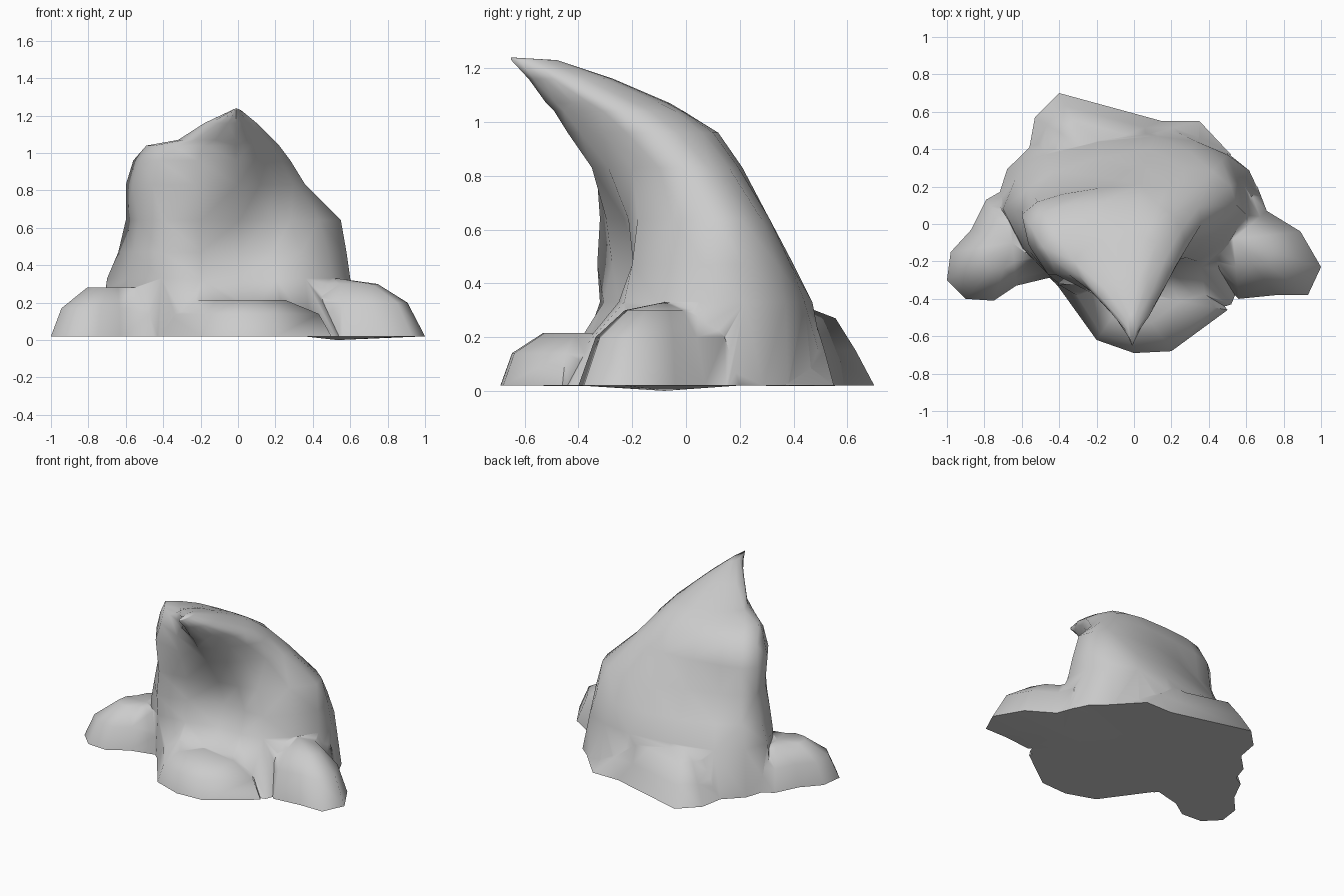
import bpy, bmesh, math
from mathutils import Vector

if "Cube" in bpy.data.objects:
    bpy.data.objects.remove(bpy.data.objects["Cube"])

def skin(name, rings, bottom, top):
    """Loft closed rings together and close both ends with fans."""
    bm = bmesh.new()
    rows = [[bm.verts.new(p) for p in r] for r in rings]
    n = len(rows[0])
    for a, b in zip(rows, rows[1:]):
        for i in range(n):
            j = (i + 1) % n
            bm.faces.new((a[i], a[j], b[j], b[i]))
    for row, tip in ((rows[0], bottom), (rows[-1], top)):
        c = bm.verts.new(tip)
        for i in range(n):
            bm.faces.new((row[i], row[(i + 1) % n], c))
    bmesh.ops.triangulate(bm, faces=bm.faces[:])
    bmesh.ops.recalc_face_normals(bm, faces=bm.faces[:])
    me = bpy.data.meshes.new(name)
    bm.to_mesh(me)
    bm.free()
    ob = bpy.data.objects.new(name, me)
    bpy.context.collection.objects.link(ob)
    return ob

def rounded(pts, z):
    """Add one softened midpoint between each pair of outline points."""
    out, n = [], len(pts)
    for i in range(n):
        p0, p1, p2, p3 = (Vector(pts[(i + k) % n]) for k in (-1, 0, 1, 2))
        for p in (p1, (11 * (p1 + p2) - p0 - p3) / 20):
            out.append((p.x, p.y, z))
    return out

def lump(name, outline, centre, levels, top_z, base_z=0.018):
    """Low mound: base outline shrunk towards a centre at each level."""
    cx, cy = centre
    rings = [[(cx + (x - cx) * s, cy + (y - cy) * s, z) for x, y in outline]
             for s, z in levels]
    return skin(name, rings, (cx, cy, base_z), (cx, cy, top_z))

# Leaning horn: outlines run front, front right, right, back right, back, back left, left, front left
trunk = [
    (0.02, [(0, -.5), (.52, -.43), (.68, .15), (.5, .38), (.15, .53), (-.52, .45), (-.74, .1), (-.43, -.31)]),
    (0.33, [(.02, -.25), (.36, -.23), (.6, .05), (.5, .37), (.12, .47), (-.48, .37), (-.7, .08), (-.41, -.32)]),
    (0.47, [(.02, -.18), (.34, -.2), (.58, .07), (.47, .34), (.08, .4), (-.43, .28), (-.64, .07), (-.41, -.33)]),
    (0.64, [(.01, -.23), (.28, -.18), (.55, .1), (.42, .28), (.05, .31), (-.39, .18), (-.6, .07), (-.4, -.32)]),
    (0.83, [(0, -.35), (.2, -.2), (.36, 0), (.29, .16), (.03, .21), (-.38, .16), (-.6, .05), (-.46, -.27)]),
]
crest = [
    (0.96, [(-.01, -.44), (.15, -.31), (.28, -.13), (.2, .06), (.03, .12), (-.36, .1), (-.56, 0), (-.42, -.27)]),
    (1.04, [(-.01, -.49), (.12, -.38), (.22, -.23), (.15, -.04), (0, -.01), (-.3, -.02), (-.49, -.12), (-.35, -.27)]),
    (1.07, [(-.01, -.52), (.1, -.42), (.19, -.29), (.12, -.1), (-.02, -.06), (-.2, -.09), (-.32, -.2), (-.23, -.36)]),
    (1.16, [(-.01, -.585), (.05, -.53), (.1, -.45), (.07, -.3), (-.02, -.27), (-.12, -.3), (-.18, -.39), (-.1, -.5)]),
    (1.23, [(-.01, -.65), (.005, -.62), (.015, -.56), (.01, -.5), (-.01, -.48), (-.03, -.5), (-.03, -.56), (-.02, -.62)]),
]
horn = skin("rock_horn", [rounded(p, z) for z, p in trunk + crest],
            (0.1, 0.1, 0.02), (-.01, -.65, 1.24))

# Mounds around the foot of the horn
mounds = [
    lump("left_mound",
         [(-1, -.3), (-.98, -.15), (-.87, -.03), (-.79, .13), (-.65, .21), (-.4, .1),
          (-.38, -.27), (-.63, -.33), (-.75, -.41), (-.9, -.4)],
         (-.65, -.1), [(1, .02), (.84, .17), (.45, .28)], .27),
    lump("right_mound",
         [(1, -.23), (.93, -.38), (.76, -.38), (.56, -.4), (.35, -.2), (.4, .2),
          (.66, .2), (.71, .07), (.89, -.04)],
         (.53, -.08), [(1, .02), (.8, .2), (.46, .3)], .33, 0),
    lump("front_mound",
         [(.5, -.46), (.2, -.68), (0, -.69), (-.2, -.62), (-.43, -.3), (-.1, -.1), (.3, -.2)],
         (-.02, -.36), [(1, .02), (.87, .14), (.52, .215)], .21),
    lump("back_mound",
         [(-.57, .35), (-.53, .57), (-.4, .7), (.15, .55), (.35, .55), (.52, .37), (-.1, .2)],
         (-.25, .4), [(1, .02), (.77, .15), (.52, .27)], .33),
]

# Fuse the mounds into the horn
for m in mounds:
    mod = horn.modifiers.new(m.name, 'BOOLEAN')
    mod.operation = 'UNION'
    mod.solver = 'EXACT'
    mod.object = m
bpy.context.view_layer.objects.active = horn
horn.select_set(True)
for m in mounds:
    bpy.ops.object.modifier_apply(modifier=m.name)
    bpy.data.objects.remove(m)

bpy.ops.object.shade_smooth_by_angle(angle=math.radians(75))
